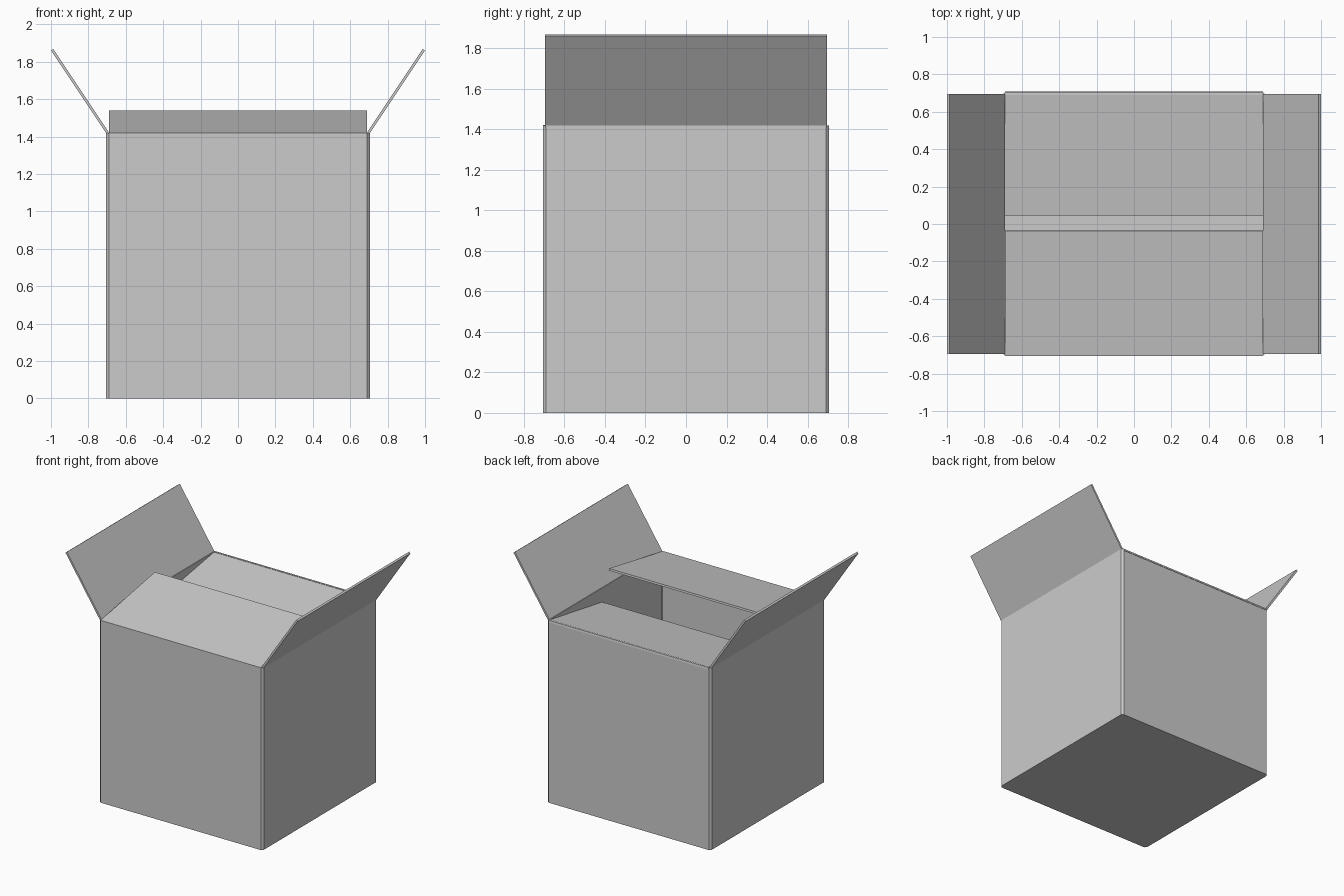
import bpy, bmesh
from mathutils import Vector

if "Cube" in bpy.data.objects:
    bpy.data.objects.remove(bpy.data.objects["Cube"])

HALF, HEIGHT, THICK = 0.705, 1.42, 0.015

# Single card colour
card = bpy.data.materials.new("grey_card")
card.use_nodes = True
card.diffuse_color = (0.6, 0.6, 0.6, 1)
card.node_tree.nodes["Principled BSDF"].inputs["Base Color"].default_value = card.diffuse_color


def add_object(name, bm):
    bmesh.ops.recalc_face_normals(bm, faces=bm.faces)
    mesh = bpy.data.meshes.new(name)
    bm.to_mesh(mesh)
    bm.free()
    mesh.materials.append(card)
    obj = bpy.data.objects.new(name, mesh)
    bpy.context.collection.objects.link(obj)
    return obj


def add_flap(name, hinge, tip, width, place):
    """Extrude a thin slab whose upper edge runs from hinge to tip."""
    hinge, tip = Vector(hinge), Vector(tip)
    along = (tip - hinge).normalized()
    side = Vector((-along.y, along.x)) * THICK
    bm = bmesh.new()
    profile = [hinge, tip, tip + side, hinge + side]
    face = bm.faces.new([bm.verts.new(place(p, -width)) for p in profile])
    extruded = bmesh.ops.extrude_face_region(bm, geom=[face])["geom"]
    verts = [v for v in extruded if isinstance(v, bmesh.types.BMVert)]
    bmesh.ops.translate(bm, verts=verts, vec=place(Vector((0, 0)), 2 * width))
    return add_object(name, bm)


# Open box with chamfered upright corners
bm = bmesh.new()
bmesh.ops.create_cube(bm, size=1)
bmesh.ops.scale(bm, vec=(2 * HALF, 2 * HALF, HEIGHT), verts=bm.verts)
bmesh.ops.translate(bm, vec=(0, 0, HEIGHT / 2), verts=bm.verts)
upright = [e for e in bm.edges if abs(e.verts[0].co.z - e.verts[1].co.z) > 0.1]
bmesh.ops.bevel(bm, geom=upright, offset=THICK, segments=1, affect='EDGES')
lid = [f for f in bm.faces if f.calc_center_median().z > HEIGHT - 0.01]
bmesh.ops.delete(bm, geom=lid, context='FACES')
box = add_object("box_body", bm)
shell = box.modifiers.new("wall_thickness", 'SOLIDIFY')
shell.thickness = THICK
shell.offset = -1
shell.use_even_offset = True

# Side flaps lean outwards
for name, s in (("left_flap", 1), ("right_flap", -1)):
    add_flap(name, (0.703, HEIGHT - 0.005), (1.0, 1.86), 0.695,
             lambda p, w, s=s: Vector((s * p.x, w, p.y)))

# Front flap is slightly raised, back flap sinks into the box
for name, s, tip in (("front_flap", -1, (0.037, 1.54)), ("back_flap", 1, (0.045, 1.31))):
    add_flap(name, (HALF, HEIGHT), tip, 0.69,
             lambda p, w, s=s: Vector((w, s * p.x, p.y)))
